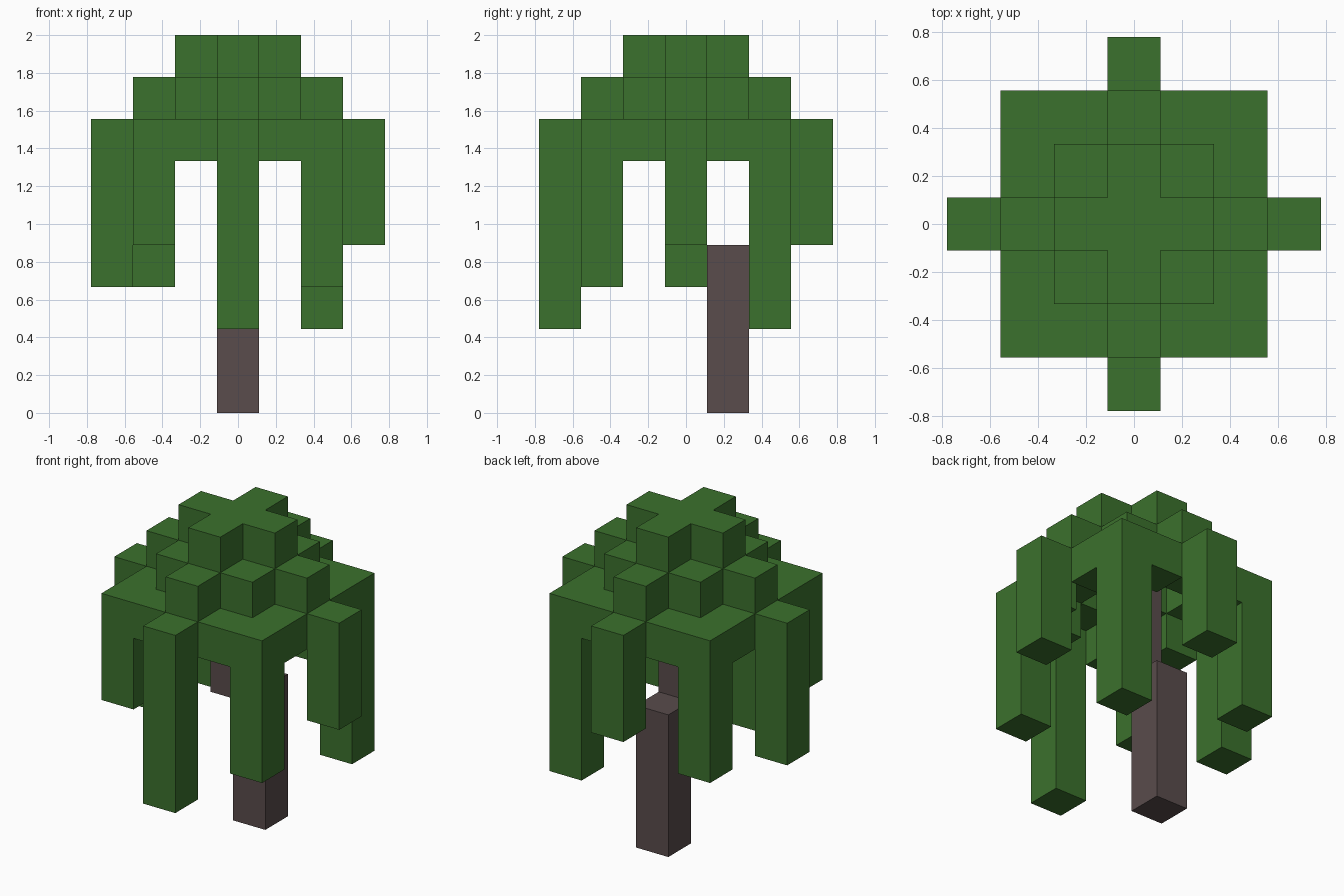
import bpy
import bmesh
from mathutils import Vector

cube = bpy.data.objects.get("Cube")
if cube:
    bpy.data.objects.remove(cube, do_unlink=True)

U = 2 / 9  # edge of one block


def make_material(name, color):
    mat = bpy.data.materials.new(name)
    mat.use_nodes = True
    mat.diffuse_color = color
    bsdf = next(n for n in mat.node_tree.nodes if n.type == 'BSDF_PRINCIPLED')
    bsdf.inputs["Base Color"].default_value = color
    return mat


leaf = make_material("leaf_green", (0.044, 0.165, 0.026, 1))
bark = make_material("bark_brown", (0.1, 0.072, 0.072, 1))


def column(x, y, low, high):
    return {(x, y, z) for z in range(low, high)}


def build(name, cells, mat):
    """Join grid blocks into one solid, keeping only the outer faces."""
    bm = bmesh.new()
    for cell in cells:
        centre = Vector(cell) + Vector((0, 0, 0.5))
        for axis in range(3):
            for sign in (-1, 1):
                step = [0, 0, 0]
                step[axis] = sign
                if tuple(c + s for c, s in zip(cell, step)) in cells:
                    continue
                n = Vector(step)
                a = Vector((step[1], step[2], step[0]))
                b = n.cross(a)
                corners = (a + b, b - a, -a - b, a - b)
                bm.faces.new([bm.verts.new((centre + (n + c) / 2) * U) for c in corners])
    bmesh.ops.remove_doubles(bm, verts=bm.verts, dist=U / 100)
    bmesh.ops.dissolve_limit(bm, angle_limit=0.01, verts=bm.verts, edges=bm.edges)
    bmesh.ops.recalc_face_normals(bm, faces=bm.faces)
    mesh = bpy.data.meshes.new(name)
    bm.to_mesh(mesh)
    bm.free()
    mesh.materials.append(mat)
    obj = bpy.data.objects.new(name, mesh)
    bpy.context.collection.objects.link(obj)


SIDES = {"left": (1, 0), "right": (-1, 0), "front": (0, -1), "back": (0, 1)}
CORNERS = {"front_left": (1, -1), "front_right": (-1, -1),
           "back_left": (1, 1), "back_right": (-1, 1)}

# Trunk: a foot set to the back, then a centred upper length under the cap
build("trunk_lower", column(0, 1, 0, 4), bark)
build("trunk_upper", column(0, 0, 4, 8), bark)

# Cross-shaped cap on top
build("canopy_cap", {(0, 0, 8)} | {(x, y, 8) for x, y in SIDES.values()}, leaf)

# Shoulder blocks and long hanging fronds on each side
side_low = {"left": 4, "right": 3, "front": 2, "back": 4}
for side, (x, y) in SIDES.items():
    build(side + "_shoulder", {(2 * x, 2 * y, 7)}, leaf)
    build(side + "_frond", column(3 * x, 3 * y, side_low[side], 7), leaf)

# Inner shoulder blocks and L-shaped rim corners with a hanging frond
corner_low = {"front_left": 3, "front_right": 4, "back_left": 2, "back_right": 3}
for corner, (x, y) in CORNERS.items():
    build(corner + "_shoulder", {(x, y, 7)}, leaf)
    rim = {(x, 2 * y, 6), (2 * x, y, 6)}
    build(corner + "_rim_frond", rim | column(2 * x, 2 * y, corner_low[corner], 7), leaf)
